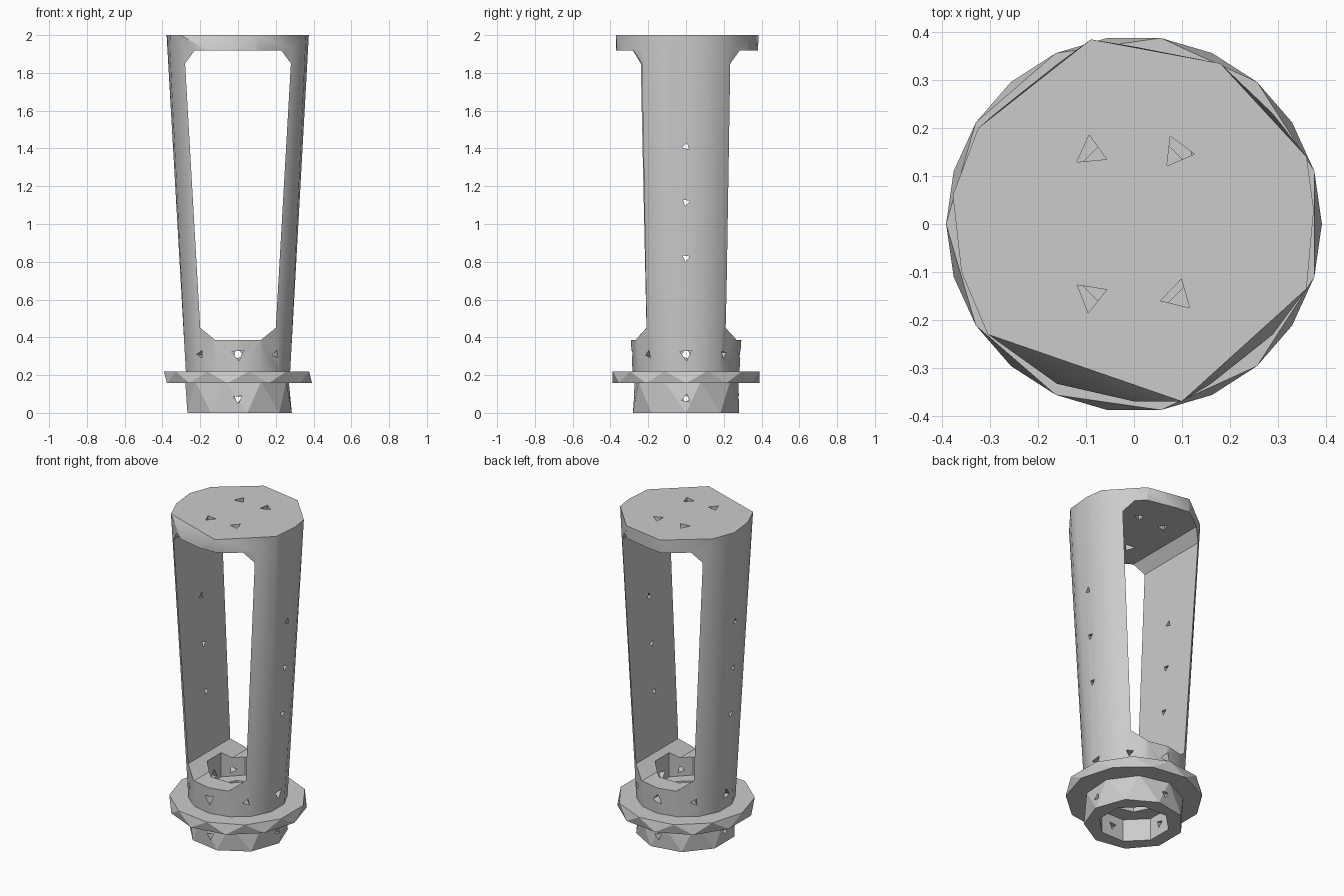
import bpy, bmesh, random
from math import cos, sin, pi, radians
from mathutils import Vector, Matrix

random.seed(4)
if "Cube" in bpy.data.objects:
    bpy.data.objects.remove(bpy.data.objects["Cube"], do_unlink=True)

grey = bpy.data.materials.new("plain_grey")
grey.use_nodes = True
colour = (0.6, 0.6, 0.6, 1)
grey.diffuse_color = colour
grey.node_tree.nodes["Principled BSDF"].inputs["Base Color"].default_value = colour


def ring(n, r, z, turn=0.0):
    return [(r * cos(2 * pi * (i + turn) / n), r * sin(2 * pi * (i + turn) / n), z)
            for i in range(n)]


def hull(name, points):
    """Convex faceted solid around the given points."""
    bm = bmesh.new()
    for p in points:
        bm.verts.new(p)
    out = bmesh.ops.convex_hull(bm, input=bm.verts)
    loose = set(out["geom_interior"]) | set(out["geom_unused"])
    bmesh.ops.delete(bm, geom=[g for g in loose if isinstance(g, bmesh.types.BMVert)],
                     context="VERTS")
    bmesh.ops.recalc_face_normals(bm, faces=bm.faces)
    me = bpy.data.meshes.new(name)
    bm.to_mesh(me)
    bm.free()
    me.materials.append(grey)
    ob = bpy.data.objects.new(name, me)
    bpy.context.scene.collection.objects.link(ob)
    return ob


def tube_cut(n, r, z0, z1, turn=0.5):
    return hull("cutter", ring(n, r, z0, turn) + ring(n, r, z1, turn))


def pin(centre, direction, size, length):
    """Three-sided drill with a random twist."""
    d = Vector(direction).normalized()
    rot = d.to_track_quat("Z", "Y").to_matrix() @ Matrix.Rotation(random.uniform(0, 6), 3, "Z")
    c = Vector(centre)
    tri = ring(3, size, -length / 2) + ring(3, size, length / 2)
    return hull("cutter", [c + rot @ Vector(p) for p in tri])


def cut(ob, cutters):
    """Subtract every cutter, then discard them."""
    for c in cutters:
        c.hide_render = True
        m = ob.modifiers.new("cut", "BOOLEAN")
        m.operation, m.solver, m.object = "DIFFERENCE", "EXACT", c
    deps = bpy.context.evaluated_depsgraph_get()
    deps.update()
    me = bpy.data.meshes.new_from_object(ob.evaluated_get(deps))
    ob.modifiers.clear()
    ob.data = me
    for c in cutters:
        bpy.data.objects.remove(c, do_unlink=True)


def bores():
    # wide seat above, narrow throat, wide socket below
    return [tube_cut(8, 0.18, 0.27, 0.6), tube_cut(7, 0.105, -0.1, 0.5),
            tube_cut(8, 0.205, -0.1, 0.14)]


# tapered frame with an uneven faceted cap
cap = [(-0.305, -0.23), (0.1, -0.37), (0.36, -0.135), (0.375, 0.03), (0.36, 0.14),
       (0.18, 0.335), (-0.09, 0.385), (-0.325, 0.2), (-0.378, 0.06), (-0.36, -0.1)]
frame = hull("frame", [(x, y, 2) for x, y in cap]
             + ring(14, 0.37, 1.92, 0.5) + ring(14, 0.283, 0.215, 0.5))

# window right through the frame, with chamfered corners
half = [(0.12, 0.385), (0.2, 0.45), (0.28, 1.85), (0.23, 1.918)]
window = hull("cutter", [(s * x, y, z) for x, z in half for s in (1, -1) for y in (-1, 1)])
drills = [pin((x, y, 1.95), (0, 0, 1), 0.036, 0.3)
          for x in (-0.09, 0.09) for y in (-0.15, 0.15)]
drills += [pin((0, 0, z), (1, 0, 0), 0.022, 1) for z in (0.82, 1.115, 1.41)]
for i in range(8):
    a = i * pi / 4
    d = Vector((cos(a), sin(a), 0))
    drills.append(pin(d * 0.27 + Vector((0, 0, 0.31)), d, 0.024 if i % 2 else 0.036, 0.24))
cut(frame, [window] + bores() + drills)

# flange with zigzag edge
flange = hull("flange", ring(11, 0.392, 0.157) + ring(11, 0.392, 0.22, 0.5))
cut(flange, bores())

# lower socket
socket = hull("socket", ring(9, 0.285, 0) + ring(9, 0.28, 0.165, 0.4))
side = [pin((0.25 * x, 0.25 * y, 0.075), (x, y, 0), 0.026, 0.3)
        for x, y in ((1, 0), (-1, 0), (0, 1), (0, -1))]
cut(socket, bores() + side)

# soft shading on the frame only
bpy.ops.object.select_all(action="DESELECT")
frame.select_set(True)
bpy.context.view_layer.objects.active = frame
bpy.ops.object.shade_smooth_by_angle(angle=radians(28))
